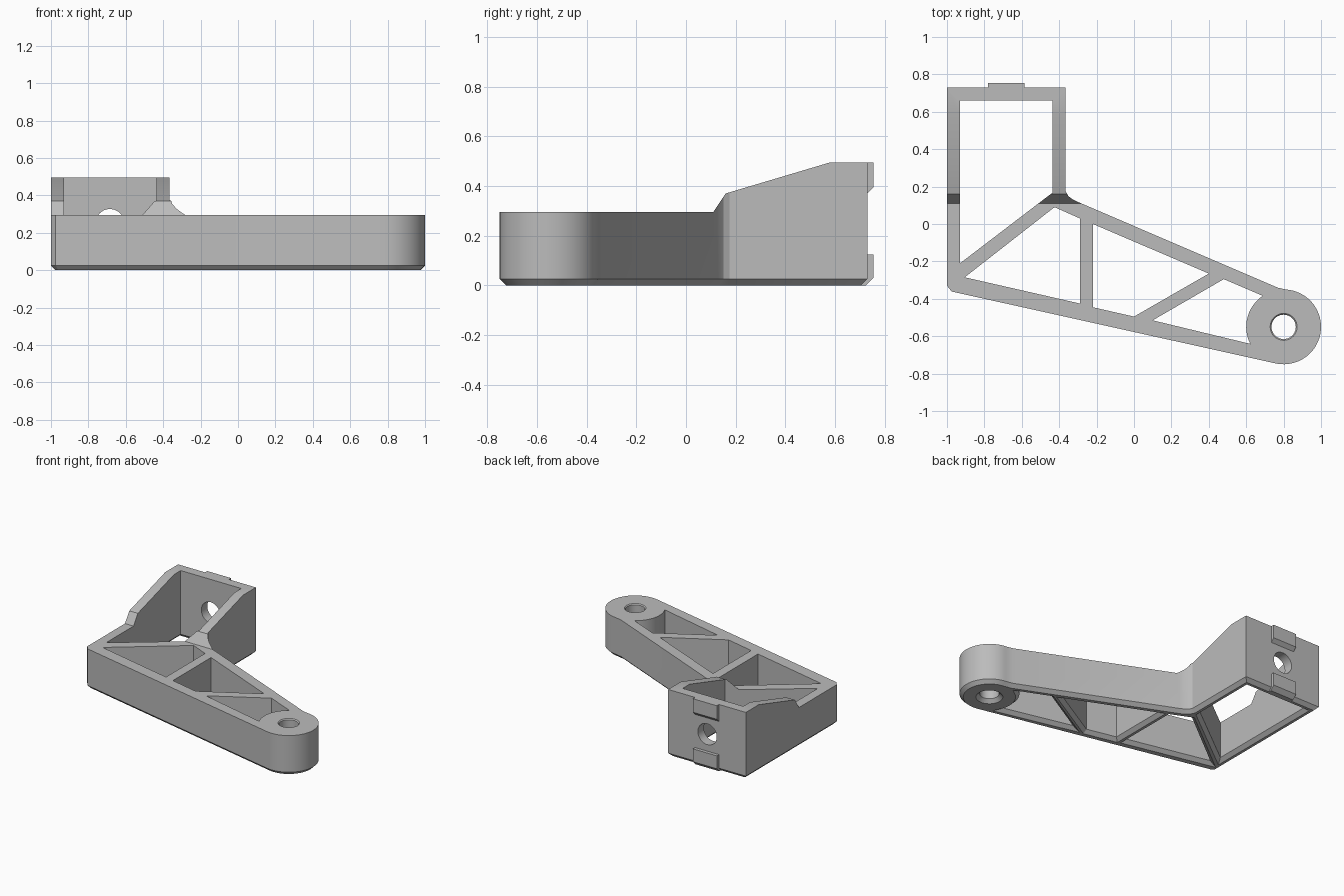
import bpy, bmesh
from math import sin, cos, radians
from mathutils import Vector

cube = bpy.data.objects.get("Cube")
if cube:
    bpy.data.objects.remove(cube, do_unlink=True)

grey = bpy.data.materials.new("plain grey")
grey.use_nodes = True
COLOUR = (0.5, 0.5, 0.5, 1)
grey.diffuse_color = COLOUR
grey.node_tree.nodes["Principled BSDF"].inputs["Base Color"].default_value = COLOUR

CHAMFER = 0.025
HEIGHT = 0.495
PIVOT = (0.8, -0.55)
BOSS_R = 0.2


def arc(centre, r, a0, a1, n):
    steps = [radians(a0 + (a1 - a0) * i / n) for i in range(n + 1)]
    return [(centre[0] + r * cos(a), centre[1] + r * sin(a)) for a in steps]


def circle(centre, r, n=48):
    return arc(centre, r, 0, 360, n)[:-1]


def offset(pts, d):
    """Grow a closed counter-clockwise outline by d with mitred corners."""
    out = []
    for i, p in enumerate(pts):
        p = Vector(p)
        e0 = (p - Vector(pts[i - 1])).normalized()
        e1 = (Vector(pts[(i + 1) % len(pts)]) - p).normalized()
        n0, n1 = Vector((e0.y, -e0.x)), Vector((e1.y, -e1.x))
        out.append(p + (n0 + n1) * d / (1 + n0.dot(n1)))
    return out


def prism(name, pts, rings, axis="z"):
    """Stack the outline at (height, growth) rings along an axis."""
    place = {"z": lambda p, h: (p[0], p[1], h),
             "x": lambda p, h: (h, p[0], p[1]),
             "y": lambda p, h: (p[1], h, p[0])}[axis]
    area = sum(pts[i - 1][0] * p[1] - p[0] * pts[i - 1][1] for i, p in enumerate(pts))
    if area < 0:
        pts = pts[::-1]
    bm = bmesh.new()
    loops = [[bm.verts.new(place(p, h)) for p in (offset(pts, g) if g else pts)]
             for h, g in rings]
    for low, high in zip(loops, loops[1:]):
        for i in range(len(pts)):
            bm.faces.new((low[i - 1], low[i], high[i], high[i - 1]))
    bm.faces.new(loops[0][::-1])
    bm.faces.new(loops[-1])
    bmesh.ops.recalc_face_normals(bm, faces=bm.faces)
    mesh = bpy.data.meshes.new(name)
    bm.to_mesh(mesh)
    bm.free()
    mesh.materials.append(grey)
    obj = bpy.data.objects.new(name, mesh)
    bpy.context.collection.objects.link(obj)
    return obj


def activate(obj):
    bpy.ops.object.select_all(action="DESELECT")
    obj.select_set(True)
    bpy.context.view_layer.objects.active = obj


def cut(target, cutter):
    mod = target.modifiers.new("cut", "BOOLEAN")
    mod.operation, mod.solver, mod.object = "DIFFERENCE", "EXACT", cutter
    activate(target)
    bpy.ops.object.modifier_apply(modifier=mod.name)
    bpy.data.objects.remove(cutter, do_unlink=True)


# Solid bracket with a chamfered underside
outline = [(-1, 0.73), (-1, -0.33), (-0.975, -0.361)]
outline += arc(PIVOT, BOSS_R, -102.5, 85, 40)
outline += [(0.77, -0.341), (-0.3, 0.118), (-0.33, 0.133), (-0.352, 0.15),
            (-0.365, 0.175), (-0.365, 0.73)]
bracket = prism("bracket", outline, [(0, -CHAMFER), (CHAMFER, 0), (HEIGHT, 0)])

# Stepped and sloping top
top_profile = [(-1, 0.295), (0.11, 0.295), (0.16, 0.37), (0.58, HEIGHT),
               (0.75, 0.5456), (0.75, 0.7), (-1, 0.7)]
cut(bracket, prism("top_cutter", top_profile, [(-1.2, 0), (1.2, 0)], "x"))

# Open pockets between the walls and struts
pockets = {
    "box": [(-0.93, 0.66), (-0.93, -0.21), (-0.435, 0.168), (-0.435, 0.66)],
    "rear": [(-0.905, -0.285), (-0.29, -0.425), (-0.29, 0.03), (-0.425, 0.09)],
    "middle": [(-0.22, 0), (-0.22, -0.445), (0, -0.495), (0.4, -0.265)],
    "tip": [(0.48, -0.295), (0.1, -0.515)] + arc(PIVOT, BOSS_R, 207, 124, 16),
}
flare = [(-0.01, CHAMFER + 0.01), (CHAMFER, 0)]
for name, pts in pockets.items():
    cut(bracket, prism(name + "_cutter", pts, flare + [(0.6, 0)]))

# Pivot bore, eased at both ends
cut(bracket, prism("bore_cutter", circle(PIVOT, 0.065),
                   flare + [(0.288, 0), (0.305, 0.017)]))

# Round hole through the back wall
cut(bracket, prism("hole_cutter", circle((0.25, -0.685), 0.077),
                   [(0.6, 0), (0.8, 0)], "y"))

# Locating lugs on the back wall
lug_span = [(-0.78, 0), (-0.585, 0)]
upper_lug = prism("upper_lug", [(0.73, 0.37), (0.755, 0.395), (0.755, HEIGHT),
                                (0.73, HEIGHT)], lug_span, "x")
lower_lug = prism("lower_lug", [(0.705, 0), (0.725, 0), (0.755, 0.03), (0.755, 0.125),
                                (0.73, 0.125), (0.73, 0.025)], lug_span, "x")

activate(bracket)
bpy.ops.object.shade_smooth_by_angle(angle=radians(20))
